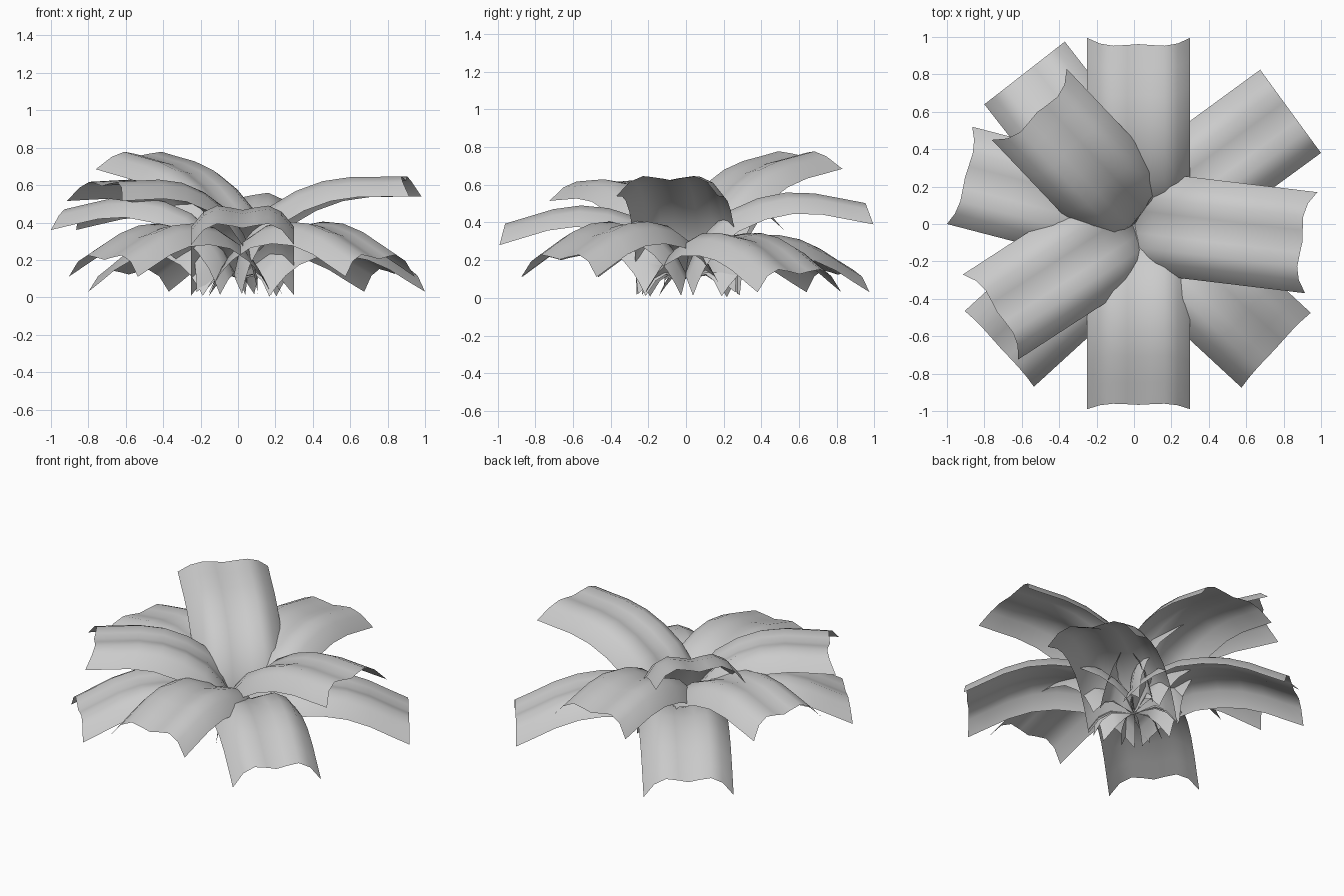
import bpy, math
from mathutils import Vector

if "Cube" in bpy.data.objects:
    bpy.data.objects.remove(bpy.data.objects["Cube"])

# Ridge line of an unpitched leaf (distance from centre, height), and its M-shaped section (side, drop)
RIDGE = [(0, .125), (.05, .18), (.11, .235), (.2, .29), (.34, .335), (.5, .335),
         (.65, .31), (.79, .26), (.92, .195), (1.025, .145)]
SECTION = [(-1, -.12), (-.76, -.035), (-.5, 0), (-.22, -.012), (0, -.025),
           (.22, -.012), (.5, 0), (.76, -.035), (1, -.12)]
PIVOT = .112
TIP = Vector((1.025, .025 - PIVOT))


def leaf(name, c0, c1, tip_z, bow):
    """Arched leaf strip whose outer corners lie at c0 and c1 (xy), at height tip_z; bow adds arch."""
    a, b = Vector(c0), Vector(c1)
    mid, edge = (a + b) / 2, (b - a)
    half = edge.length / 2
    side = edge.normalized()
    out = Vector((side.y, -side.x))
    if out.dot(mid) < 0:
        out, side = -out, -side
    reach = out.dot(mid)
    base = mid - out * reach
    # pitch and length that carry the resting tip to the wanted place
    goal = Vector((reach, tip_z - PIVOT))
    scale = goal.length / TIP.length
    pitch = math.atan2(goal.y, goal.x) - math.atan2(TIP.y, TIP.x)
    c, s = math.cos(pitch) * scale, math.sin(pitch) * scale
    verts, faces = [], []
    n = len(SECTION)
    for r, z in RIDGE:
        arch = bow * math.sin(math.pi * (r / 1.025) ** 1.3)
        for t, drop in SECTION:
            h = z + drop + arch - PIVOT
            p = base + out * (r * c - h * s) + side * (t * half)
            verts.append((p.x, p.y, max(0, r * s + h * c + PIVOT)))
    for i in range(len(RIDGE) - 1):
        for j in range(n - 1):
            k = i * n + j
            faces.append((k, k + n, k + n + 1, k + 1))
    me = bpy.data.meshes.new(name)
    me.from_pydata(verts, [], faces)
    # make the upper side the front of every leaf
    if sum(p.normal.z * p.area for p in me.polygons) < 0:
        me.flip_normals()
    for p in me.polygons:
        p.use_smooth = True
    ob = bpy.data.objects.new(name, me)
    bpy.context.collection.objects.link(ob)


# Low, middle and high leaves: two outer corners, their height, extra arch
LEAVES = [
    ("low_leaf_back_right", (1.0, .38), (.675, .825), .03, .005),
    ("low_leaf_back_left", (-.80, .64), (-.37, .975), .03, .005),
    ("low_leaf_front_left", (-.905, -.465), (-.535, -.87), .11, .035),
    ("low_leaf_front_right", (.945, -.475), (.575, -.875), .11, .035),
    ("middle_leaf_front", (-.25, -.99), (.30, -.99), .28, .035),
    ("middle_leaf_back", (-.25, .995), (.30, .995), .39, .035),
    ("middle_leaf_left", (-.865, .52), (-1.0, 0), .36, .04),
    ("high_leaf_front_left", (-.915, -.27), (-.62, -.725), .515, .035),
    ("high_leaf_right", (.98, .17), (.915, -.37), .54, .015),
    ("high_leaf_back_left", (-.76, .45), (-.36, .83), .685, .01),
]
for args in LEAVES:
    leaf(*args)
